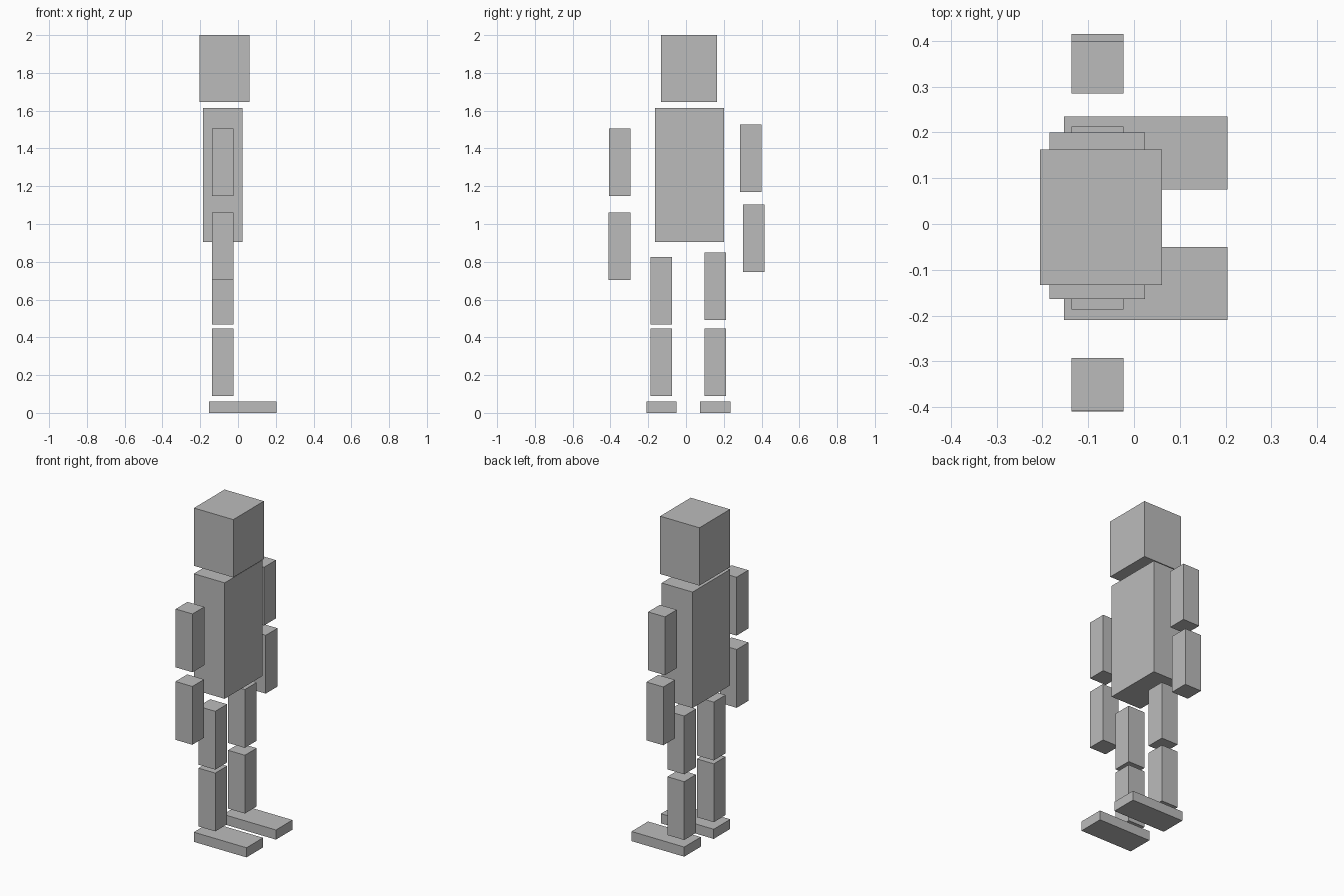
import bpy
from mathutils import Vector

if "Cube" in bpy.data.objects:
    bpy.data.objects.remove(bpy.data.objects["Cube"])

grey = bpy.data.materials.new("plain grey")
grey.diffuse_color = (0.5, 0.5, 0.5, 1)
grey.use_nodes = True
grey.node_tree.nodes["Principled BSDF"].inputs["Base Color"].default_value = grey.diffuse_color


def block(name, size, centre):
    """Axis-aligned box with its size stored in the mesh."""
    bpy.ops.mesh.primitive_cube_add(size=1, location=centre)
    ob = bpy.context.object
    ob.name = name
    for v in ob.data.vertices:
        v.co = v.co * Vector(size)
    ob.data.materials.append(grey)
    return ob


LIMB = (0.114, 0.114, 0.357)   # shared arm and leg segment
FOOT = (0.357, 0.16, 0.059)
LIMB_X = -0.08

# Head and torso
block("head", (0.266, 0.296, 0.354), (-0.072, 0.015, 1.823))
block("torso", (0.209, 0.364, 0.71), (-0.08, 0.018, 1.26))

# Arm and leg segments: name, centre y, centre z
segments = [
    ("right_upper_arm", -0.350, 1.326),
    ("right_forearm", -0.352, 0.883),
    ("left_upper_arm", 0.342, 1.348),
    ("left_forearm", 0.358, 0.925),
    ("right_thigh", -0.130, 0.646),
    ("right_shin", -0.130, 0.268),
    ("left_thigh", 0.156, 0.670),
    ("left_shin", 0.156, 0.268),
]
for name, y, z in segments:
    block(name, LIMB, (LIMB_X, y, z))

# Feet, toes pointing along +x
for name, y in (("right_foot", -0.130), ("left_foot", 0.155)):
    block(name, FOOT, (0.026, y, FOOT[2] / 2))
